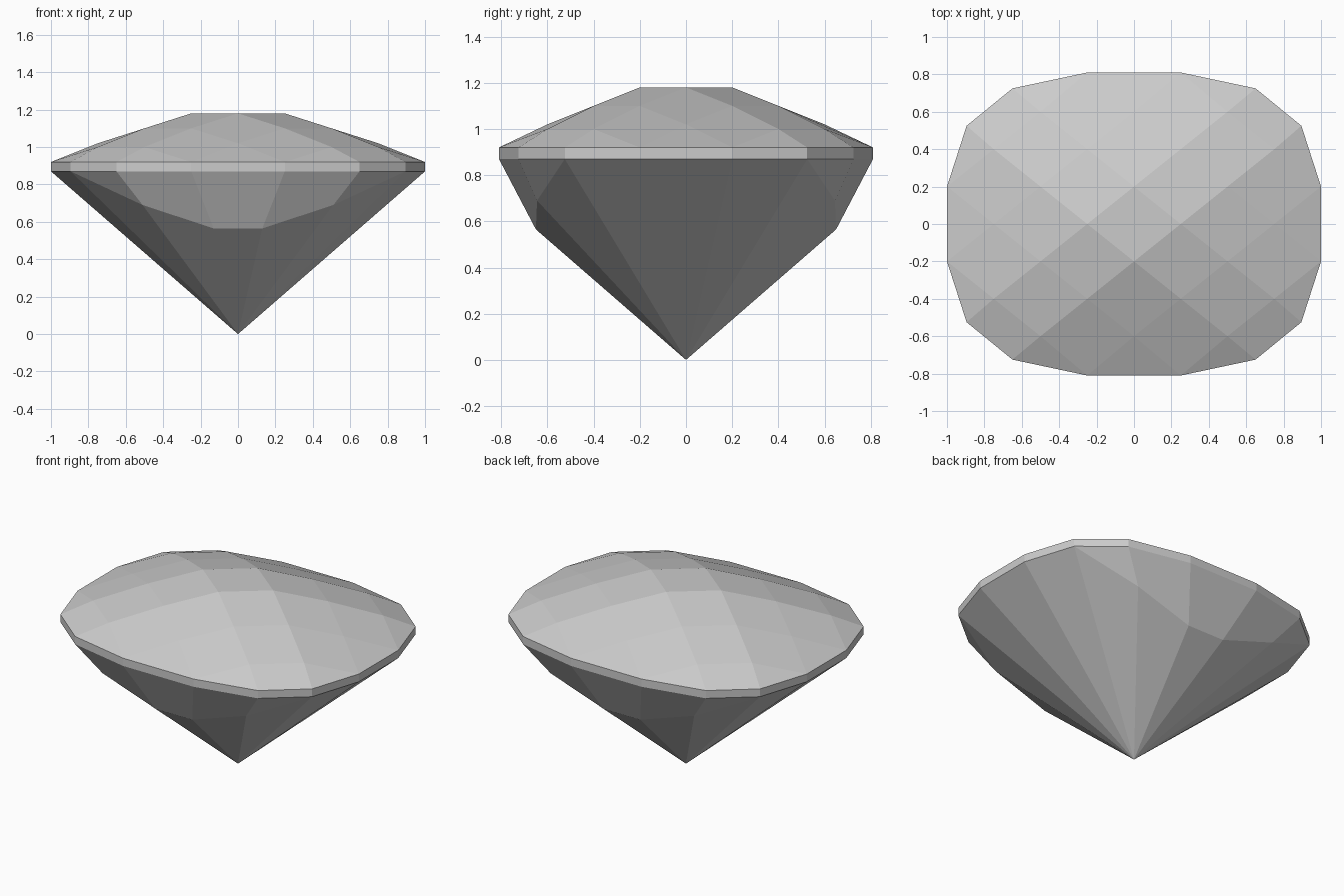
import bpy, bmesh
from math import radians

cube = bpy.data.objects.get("Cube")
if cube:
    bpy.data.objects.remove(cube, do_unlink=True)

# Single stone colour
stone = bpy.data.materials.new("stone_grey")
stone.use_nodes = True
colour = (0.6, 0.6, 0.6, 1)
stone.diffuse_color = colour
stone.node_tree.nodes["Principled BSDF"].inputs["Base Color"].default_value = colour

TOP, GIRDLE_TOP, GIRDLE_BOTTOM = 1.18, 0.92, 0.87


def mirrored(x, y, z):
    """The point repeated in all four quadrants."""
    return {(sx * x, sy * y, z) for sx in (-1, 1) for sy in (-1, 1)}


points = {(0, 0, 0)}  # lower tip

# Girdle: sixteen-sided outline, straight walls
for x, y in ((1, 0.2), (0.895, 0.525), (0.65, 0.725), (0.25, 0.81)):
    points |= mirrored(x, y, GIRDLE_TOP) | mirrored(x, y, GIRDLE_BOTTOM)

# Crown: diagonal lattice of rhombic facets, dropping along both diagonals
drop = {1: 0, 3: 0.08, 5: 0.18}
for u in drop:
    for v in drop:
        if u + v < 8:
            for a, b in ((u, v), (u, -v)):
                points |= mirrored((a + b) / 8, (a - b) / 10,
                                   TOP - drop[u] - drop[v])

# Pavilion: extra corners of the steeper front and back facets
points |= mirrored(0.13, 0.65, 0.565) | mirrored(0.51, 0.645, 0.69)

# Wrap the corners in flat facets and merge coplanar triangles
bm = bmesh.new()
for p in sorted(points):
    bm.verts.new(p)
bmesh.ops.remove_doubles(bm, verts=bm.verts, dist=0.001)
bmesh.ops.convex_hull(bm, input=bm.verts)
bmesh.ops.dissolve_limit(bm, angle_limit=radians(1), verts=bm.verts, edges=bm.edges)
bmesh.ops.recalc_face_normals(bm, faces=bm.faces)

mesh = bpy.data.meshes.new("cut_gemstone")
bm.to_mesh(mesh)
bm.free()
mesh.materials.append(stone)
gem = bpy.data.objects.new("cut_gemstone", mesh)
bpy.context.collection.objects.link(gem)
